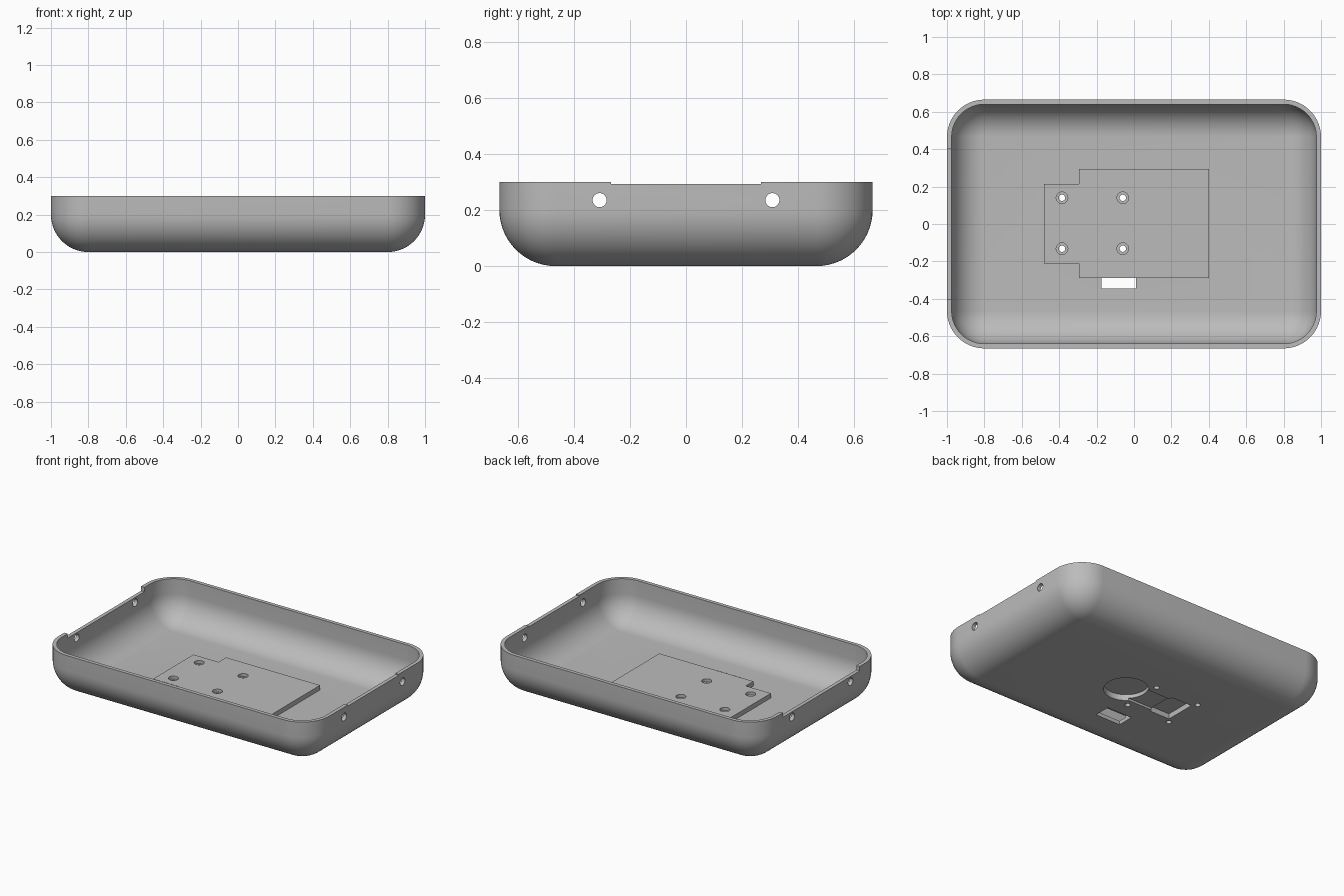
import bpy, bmesh
from math import sin, cos, pi
from mathutils import Matrix

cube = bpy.data.objects.get("Cube")
if cube:
    bpy.data.objects.remove(cube)

grey = bpy.data.materials.new("plain_grey")
grey.use_nodes = True
grey.diffuse_color = (0.5, 0.5, 0.5, 1)
grey.node_tree.nodes["Principled BSDF"].inputs["Base Color"].default_value = (0.5, 0.5, 0.5, 1)

HALF_X, HALF_Y, HEIGHT = 1.0, 0.665, 0.30
RADIUS, WALL, PLATE_TOP = 0.2, 0.025, 0.056
STEPS = 14


def finish(bm, name):
    bmesh.ops.recalc_face_normals(bm, faces=bm.faces)
    mesh = bpy.data.meshes.new(name)
    bm.to_mesh(mesh)
    bm.free()
    mesh.materials.append(grey)
    obj = bpy.data.objects.new(name, mesh)
    bpy.context.collection.objects.link(obj)
    return obj


def rounded_ring(bm, inset, z):
    """One rounded rectangle, inset from the outer outline."""
    r = max(RADIUS - inset, 0)
    cx, cy = HALF_X - RADIUS, HALF_Y - RADIUS
    ring = []
    for q, (sx, sy) in enumerate([(1, 1), (-1, 1), (-1, -1), (1, -1)]):
        for i in range(STEPS + 1):
            a = (q + i / STEPS) * pi / 2
            ring.append(bm.verts.new((sx * cx + r * cos(a), sy * cy + r * sin(a), z)))
    return ring


def box(name, x0, x1, y0, y1, z0, z1):
    bm = bmesh.new()
    size = Matrix.Diagonal((x1 - x0, y1 - y0, z1 - z0, 1))
    place = Matrix.Translation(((x0 + x1) / 2, (y0 + y1) / 2, (z0 + z1) / 2))
    bmesh.ops.create_cube(bm, size=1, matrix=place @ size)
    return finish(bm, name)


def cylinder(name, centre, r, depth, along_x=False):
    bm = bmesh.new()
    turn = Matrix.Rotation(pi / 2 if along_x else 0, 4, 'Y')
    bmesh.ops.create_cone(bm, cap_ends=True, segments=40, radius1=r, radius2=r,
                          depth=depth, matrix=Matrix.Translation(centre) @ turn)
    return finish(bm, name)


def combine(target, tool, operation):
    mod = target.modifiers.new(operation.lower(), 'BOOLEAN')
    mod.operation, mod.solver, mod.object = operation, 'EXACT', tool
    bpy.context.view_layer.objects.active = target
    bpy.ops.object.modifier_apply(modifier=mod.name)
    bpy.data.objects.remove(tool)


# Tray shell: up the outside, over the rim, down the inside
arc = [i / STEPS * pi / 2 for i in range(STEPS + 1)]
inner = RADIUS - WALL
profile = [(RADIUS * (1 - sin(a)), RADIUS * (1 - cos(a))) for a in arc]
profile += [(0, HEIGHT), (WALL, HEIGHT)]
profile += [(RADIUS - inner * sin(a), RADIUS - inner * cos(a)) for a in reversed(arc)]
bm = bmesh.new()
rings = [rounded_ring(bm, *p) for p in profile]
for a, b in zip(rings, rings[1:]):
    for i in range(len(a)):
        j = (i + 1) % len(a)
        bm.faces.new((a[i], a[j], b[j], b[i]))
bmesh.ops.remove_doubles(bm, verts=bm.verts, dist=0.0002)
bmesh.ops.holes_fill(bm, edges=[e for e in bm.edges if e.is_boundary])
tray = finish(bm, "tray")

# Raised mounting plate on the floor
outline = [(-0.48, -0.21), (-0.295, -0.21), (-0.295, -0.29), (0.40, -0.29),
           (0.40, 0.295), (-0.295, 0.295), (-0.295, 0.215), (-0.48, 0.215)]
bm = bmesh.new()
base = bm.faces.new([bm.verts.new((x, y, WALL / 2)) for x, y in outline])
top = bmesh.ops.extrude_face_region(bm, geom=[base])
raised = [v for v in top["geom"] if isinstance(v, bmesh.types.BMVert)]
bmesh.ops.translate(bm, verts=raised, vec=(0, 0, PLATE_TOP - WALL / 2))
combine(tray, finish(bm, "mounting_plate"), 'UNION')

# Screw holes with counterbores through the plate
cutters = []
for x in (-0.385, -0.06):
    for y in (-0.132, 0.14):
        cutters.append(cylinder("screw_hole", (x, y, 0), 0.017, 0.3))
        cutters.append(cylinder("counterbore", (x, y, PLATE_TOP), 0.031, 0.04))

# Pockets under the plate and the slot beside it
cutters += [
    cylinder("round_pocket", (0.07, 0.01, 0), 0.137, 0.08),
    box("cable_pocket", -0.22, 0.0, -0.085, 0.085, -0.1, 0.015),
    box("socket_pocket", -0.36, -0.21, -0.10, 0.11, -0.1, 0.035),
    box("side_slot", -0.175, 0.01, -0.345, -0.235, -0.1, 0.036),
]

# Rim notches and cross holes in the two end walls
cutters += [
    box("deep_notch", -1.1, -0.9, -0.405, 0.405, 0.27, 0.4),
    box("shallow_notch", 0.9, 1.1, -0.268, 0.268, 0.293, 0.4),
]
for y in (-0.308, 0.308):
    cutters.append(cylinder("end_wall_hole", (0, y, 0.235), 0.025, 2.4, along_x=True))

for cutter in cutters:
    combine(tray, cutter, 'DIFFERENCE')

# Smooth curves, crisp edges
tray.data.materials.clear()
tray.data.materials.append(grey)
bpy.ops.object.select_all(action='DESELECT')
tray.select_set(True)
bpy.context.view_layer.objects.active = tray
bpy.ops.object.shade_smooth_by_angle(angle=pi / 6)
